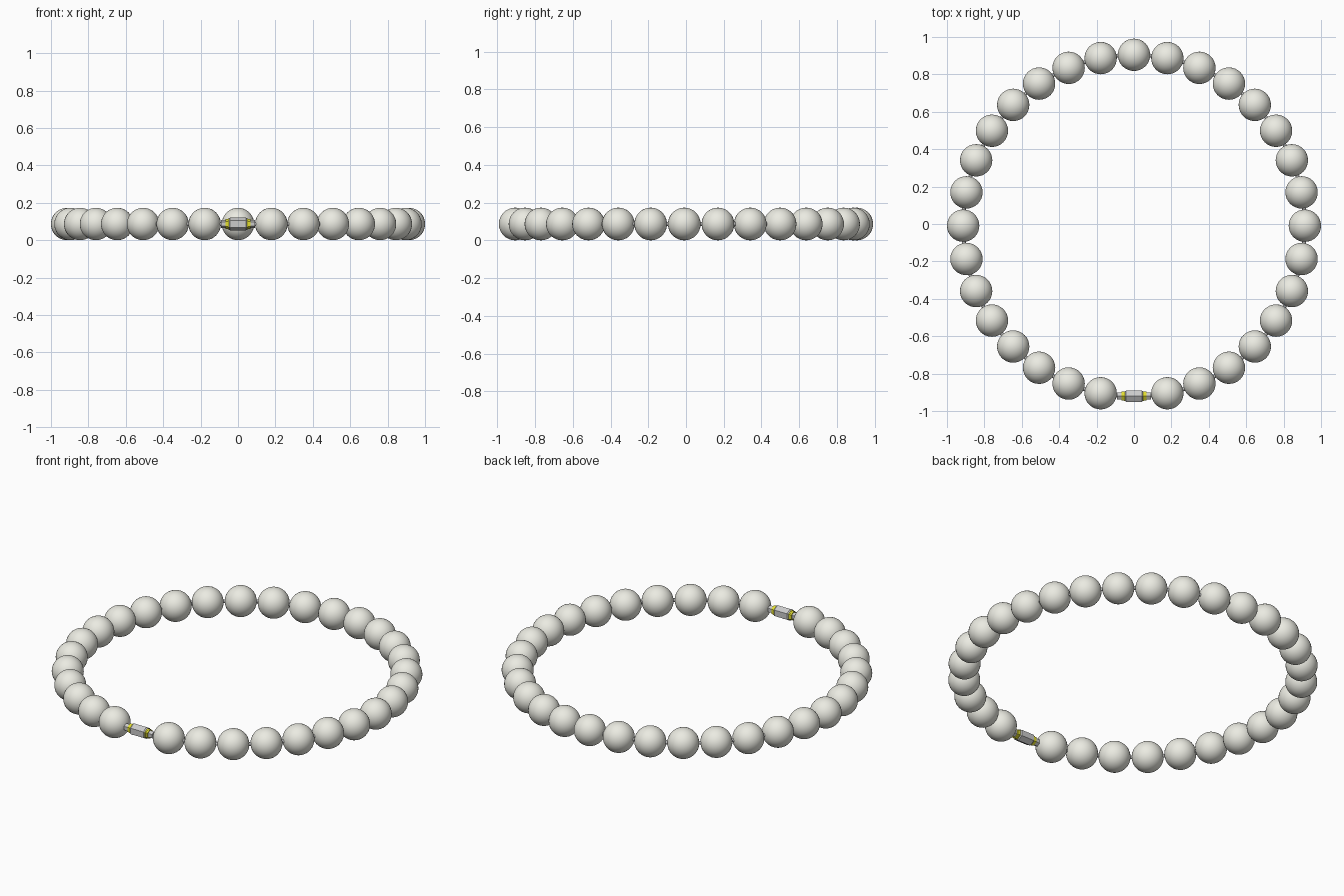
import bpy, math

if "Cube" in bpy.data.objects:
    bpy.data.objects.remove(bpy.data.objects["Cube"])

R, r, N = 0.9135, 0.0865, 32      # ring radius, bead radius, slots round the ring
CY = -0.009                       # ring centre in y


def material(name, colour):
    m = bpy.data.materials.new(name)
    m.diffuse_color = (*colour, 1)
    m.use_nodes = True
    m.node_tree.nodes["Principled BSDF"].inputs["Base Color"].default_value = m.diffuse_color
    return m


pearl = material("pearl", (0.83, 0.83, 0.76))
gold = material("gold", (0.75, 0.72, 0.03))


def lathe(name, profile, sides, mat=None):
    """Prism-like part turned about the x axis from (x, radius) points."""
    verts, faces = [], []
    for x, rad in profile:
        for k in range(sides):
            a = 2 * math.pi * k / sides
            verts.append((x, rad * math.sin(a), rad * math.cos(a)))
    for i in range(len(profile) - 1):
        for k in range(sides):
            n = (k + 1) % sides
            faces.append((i * sides + k, i * sides + n,
                          (i + 1) * sides + n, (i + 1) * sides + k))
    faces.append(tuple(reversed(range(sides))))
    faces.append(tuple(range((len(profile) - 1) * sides, len(profile) * sides)))
    me = bpy.data.meshes.new(name)
    me.from_pydata(verts, [], faces)
    ob = bpy.data.objects.new(name, me)
    bpy.context.collection.objects.link(ob)
    ob.location = (0, CY - R + 0.002, r)
    if mat:
        me.materials.append(mat)
    return ob


# Beads: one shared mesh, every slot but the clasp's at the front
bpy.ops.mesh.primitive_uv_sphere_add(segments=32, ring_count=24, radius=r)
first = bpy.context.object
bpy.ops.object.shade_smooth()
first.data.materials.append(pearl)
for i in range(1, N):
    bead = first if i == 1 else first.copy()
    if i > 1:
        bpy.context.collection.objects.link(bead)
    a = -math.pi / 2 + 2 * math.pi * i / N
    bead.name = f"bead_{i:02d}"
    bead.location = (R * math.cos(a), CY + R * math.sin(a), r)
    bead.rotation_euler = (0, 0, a)

# Cord running through the beads
bpy.ops.mesh.primitive_torus_add(major_radius=R, minor_radius=0.01,
                                 major_segments=128, minor_segments=10,
                                 location=(0, CY, r))
bpy.context.object.name = "cord"
bpy.ops.object.shade_smooth()

# Clasp: hexagonal barrel, gold bands and narrow end caps
lathe("clasp_barrel", [(-0.048, 0.030), (-0.042, 0.035),
                       (0.042, 0.035), (0.048, 0.030)], 6)
for s, side in ((-1, "left"), (1, "right")):
    for x0, x1, rad, part, mat in ((0.044, 0.054, 0.030, "inner_band", gold),
                                   (0.054, 0.066, 0.028, "outer_band", gold),
                                   (0.066, 0.092, 0.022, "end_cap", None)):
        ends = sorted((s * x0, s * x1))
        lathe(f"clasp_{part}_{side}", [(e, rad) for e in ends], 6, mat)
